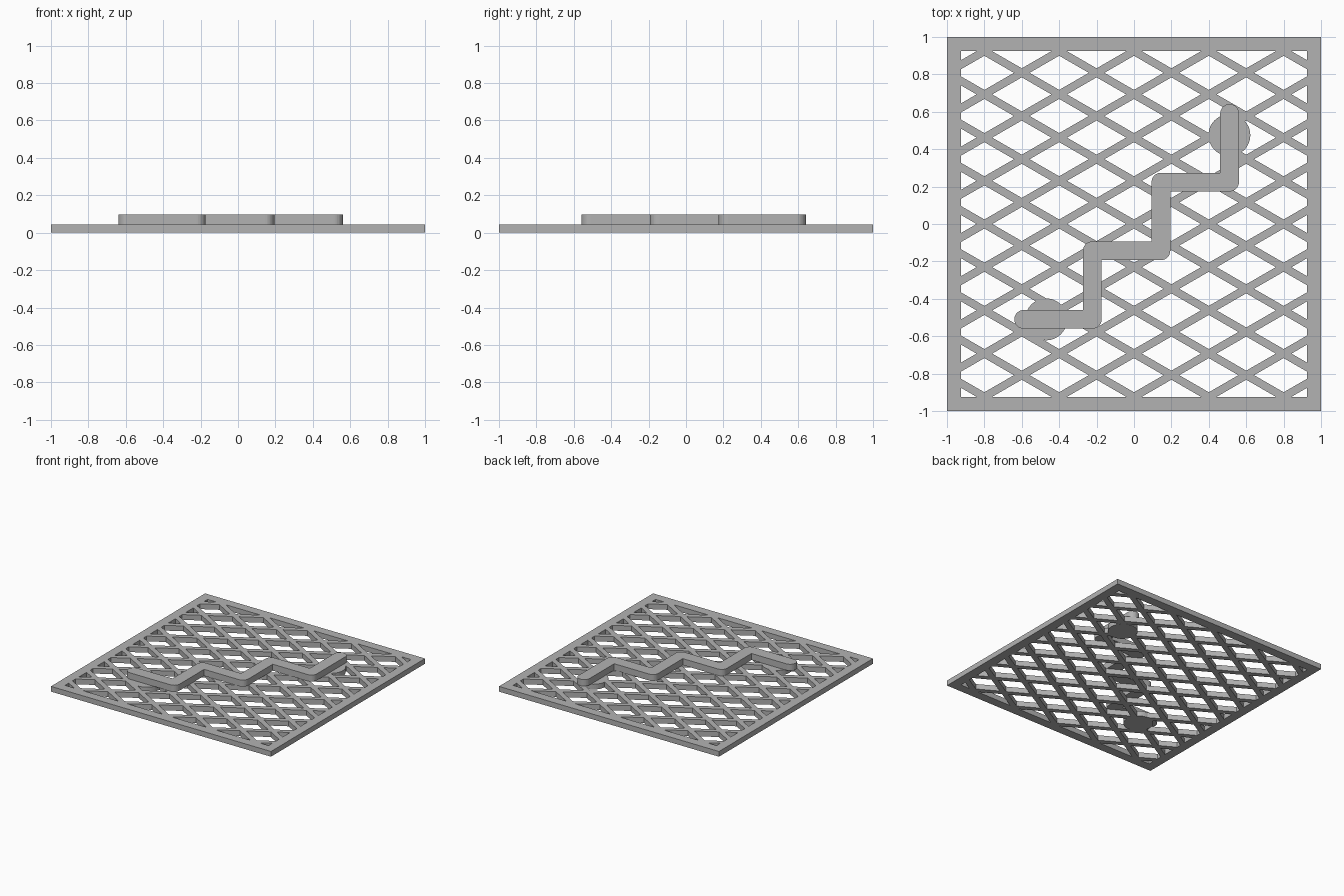
import bpy, bmesh, math
from mathutils import Vector

PLATE_H, TOP_H = 0.043, 0.096
INNER = 0.925           # half size of the opening inside the border
STEP_X = 0.2            # lattice half pitch
SLOPE = math.tan(math.radians(30))
BAR = 0.042             # lattice bar width

cube = bpy.data.objects.get("Cube")
if cube:
    bpy.data.objects.remove(cube)

grey = bpy.data.materials.new("plain grey")
grey.use_nodes = True
colour = (0.45, 0.45, 0.45, 1)
grey.diffuse_color = colour
grey.node_tree.nodes["Principled BSDF"].inputs["Base Color"].default_value = colour


def add_object(name, bm):
    bmesh.ops.recalc_face_normals(bm, faces=bm.faces)
    mesh = bpy.data.meshes.new(name)
    bm.to_mesh(mesh)
    bm.free()
    mesh.materials.append(grey)
    obj = bpy.data.objects.new(name, mesh)
    bpy.context.collection.objects.link(obj)
    return obj


def extrude_up(bm, z0, z1):
    """Turn flat faces into closed prisms from z0 to z1."""
    for v in bm.verts:
        v.co.z = z0
    ret = bmesh.ops.extrude_face_region(bm, geom=bm.faces[:], use_keep_orig=True)
    for v in ret["geom"]:
        if isinstance(v, bmesh.types.BMVert):
            v.co.z = z1


def polygon_prism(name, points, z0, z1):
    bm = bmesh.new()
    bm.faces.new([bm.verts.new((x, y, 0)) for x, y in points])
    extrude_up(bm, z0, z1)
    return add_object(name, bm)


def arc(centre, radius, start, sweep, steps):
    return [(centre[0] + radius * math.cos(start + sweep * k / steps),
             centre[1] + radius * math.sin(start + sweep * k / steps))
            for k in range(steps + 1)]


def boolean(obj, other, operation):
    mod = obj.modifiers.new(operation.title(), "BOOLEAN")
    mod.operation = operation
    mod.solver = "EXACT"
    mod.object = other
    other.hide_render = True
    other.hide_set(True)


# Square plate
plate = polygon_prism("lattice_plate", [(-1, -1), (1, -1), (1, 1), (-1, 1)], 0, PLATE_H)

# Diamond openings, trimmed at the border
bm = bmesh.new()
half_x = STEP_X - BAR
for i in range(-5, 6):
    for j in range(-9, 10):
        if (i + j) % 2:
            cx, cy = i * STEP_X, j * STEP_X * SLOPE
            bm.faces.new([bm.verts.new((cx + dx * half_x, cy + dy * half_x * SLOPE, 0))
                          for dx, dy in ((1, 0), (0, 1), (-1, 0), (0, -1))])
for normal in ((1, 0, 0), (-1, 0, 0), (0, 1, 0), (0, -1, 0)):
    bmesh.ops.bisect_plane(bm, geom=bm.verts[:] + bm.edges[:] + bm.faces[:],
                           plane_co=Vector(normal) * INNER, plane_no=normal, clear_outer=True)
extrude_up(bm, -0.1, 0.2)
boolean(plate, add_object("diamond_cutter", bm), "DIFFERENCE")

# Round pads under the ends of the zigzag
for name, centre in (("front_pad", (-0.47, -0.51)), ("back_pad", (0.51, 0.475))):
    pad = polygon_prism(name, arc(centre, 0.112, 0, math.tau * 47 / 48, 47), 0, PLATE_H)
    boolean(plate, pad, "UNION")

# Zigzag ridge: round-ended strokes joined together
path = [(-0.59, -0.51), (-0.223, -0.51), (-0.223, -0.143), (0.144, -0.143),
        (0.144, 0.224), (0.511, 0.224), (0.511, 0.591)]
ridge = None
for n, (a, b) in enumerate(zip(path, path[1:])):
    angle = math.atan2(b[1] - a[1], b[0] - a[0])
    outline = (arc(b, 0.05, angle - math.pi / 2, math.pi, 16)
               + arc(a, 0.05, angle + math.pi / 2, math.pi, 16))
    stroke = polygon_prism(f"ridge_stroke_{n + 1}", outline, PLATE_H, TOP_H)
    if ridge:
        boolean(ridge, stroke, "UNION")
    else:
        ridge = stroke
        ridge.name = "zigzag_ridge"
